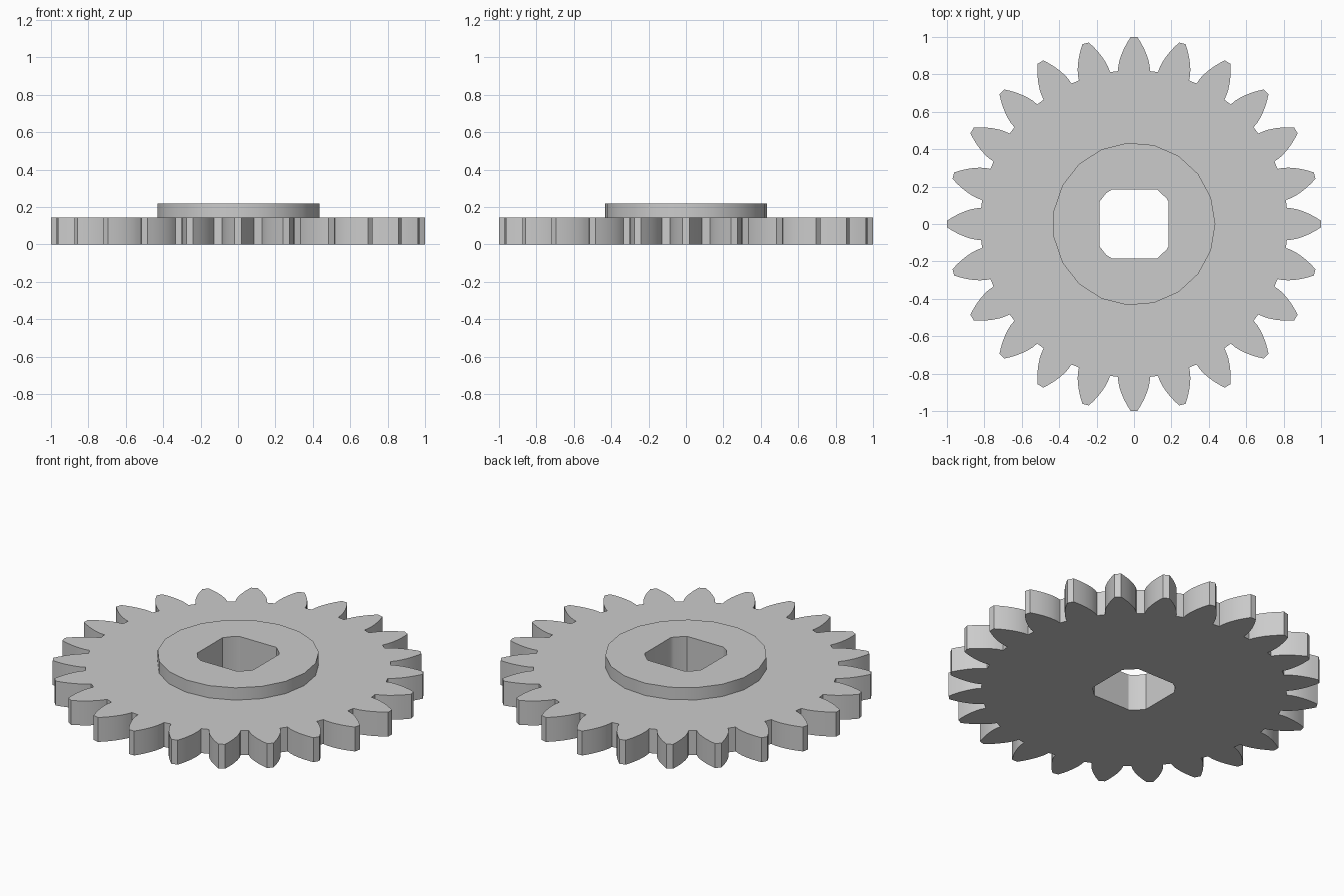
import bpy, bmesh, math

if "Cube" in bpy.data.objects:
    bpy.data.objects.remove(bpy.data.objects["Cube"])

TEETH, SIDES = 24, 19
PLATE_Z, HUB_Z = 0.145, 0.218
BASE_R, TIP_R, HUB_R = 0.822, 1.0, 0.435
BORE_R, BORE_HALF = 0.222, 0.185
HALF_BASE = math.radians(6.0)


def polar(r, a):
    return (r * math.cos(a), r * math.sin(a))


def involute(r):
    t = math.sqrt(max((r / BASE_R) ** 2 - 1, 0))
    return t - math.atan(t)


# Toothed outline with involute flanks
def gear_outline():
    radii = [BASE_R + (TIP_R - BASE_R) * i / 6 for i in range(7)]
    flank = [(r, HALF_BASE - involute(r)) for r in radii]
    tooth = [(r, -a) for r, a in flank] + flank[::-1]
    return [polar(r, a + math.tau * k / TEETH) for k in range(TEETH) for r, a in tooth]


# Round bore clipped to a square
def bore_outline():
    pts = [polar(BORE_R, math.tau * i / SIDES) for i in range(SIDES)]
    for axis in (0, 1):
        for sign in (1, -1):
            out = []
            for p, q in zip(pts, pts[1:] + pts[:1]):
                dp = BORE_HALF - sign * p[axis]
                dq = BORE_HALF - sign * q[axis]
                if dp >= 0:
                    out.append(p)
                if dp * dq < 0:
                    t = dp / (dp - dq)
                    out.append((p[0] + t * (q[0] - p[0]), p[1] + t * (q[1] - p[1])))
            pts = out
    return pts


bm = bmesh.new()


def loop(points, z):
    verts = [bm.verts.new((x, y, z)) for x, y in points]
    for a, b in zip(verts, verts[1:] + verts[:1]):
        bm.edges.new((a, b))
    return verts


def wall(low, high):
    n = len(low)
    for i in range(n):
        j = (i + 1) % n
        bm.faces.new((low[i], low[j], high[j], high[i]))


def cap(outer, inner):
    edges = []
    for ring in (outer, inner):
        for a, b in zip(ring, ring[1:] + ring[:1]):
            edges.append(bm.edges.get((a, b)))
    bmesh.ops.triangle_fill(bm, edges=edges, use_beauty=True)


teeth = gear_outline()
bore = bore_outline()
hub = [polar(HUB_R, math.tau * i / SIDES) for i in range(SIDES)]

teeth_low, teeth_high = loop(teeth, 0), loop(teeth, PLATE_Z)
hub_low, hub_high = loop(hub, PLATE_Z), loop(hub, HUB_Z)
bore_low, bore_high = loop(bore, 0), loop(bore, HUB_Z)

# Flat surfaces, then side walls
cap(teeth_low, bore_low)
cap(teeth_high, hub_low)
cap(hub_high, bore_high)
wall(teeth_low, teeth_high)
wall(hub_low, hub_high)
wall(bore_low, bore_high)
bmesh.ops.recalc_face_normals(bm, faces=bm.faces[:])

mesh = bpy.data.meshes.new("gear_wheel")
bm.to_mesh(mesh)
bm.free()
gear = bpy.data.objects.new("gear_wheel", mesh)
bpy.context.collection.objects.link(gear)

grey = bpy.data.materials.new("light_grey")
grey.diffuse_color = (0.6, 0.6, 0.6, 1)
grey.use_nodes = True
grey.node_tree.nodes["Principled BSDF"].inputs["Base Color"].default_value = grey.diffuse_color
mesh.materials.append(grey)

bpy.context.view_layer.objects.active = gear
gear.select_set(True)
bpy.ops.object.shade_smooth_by_angle(angle=math.radians(30))
